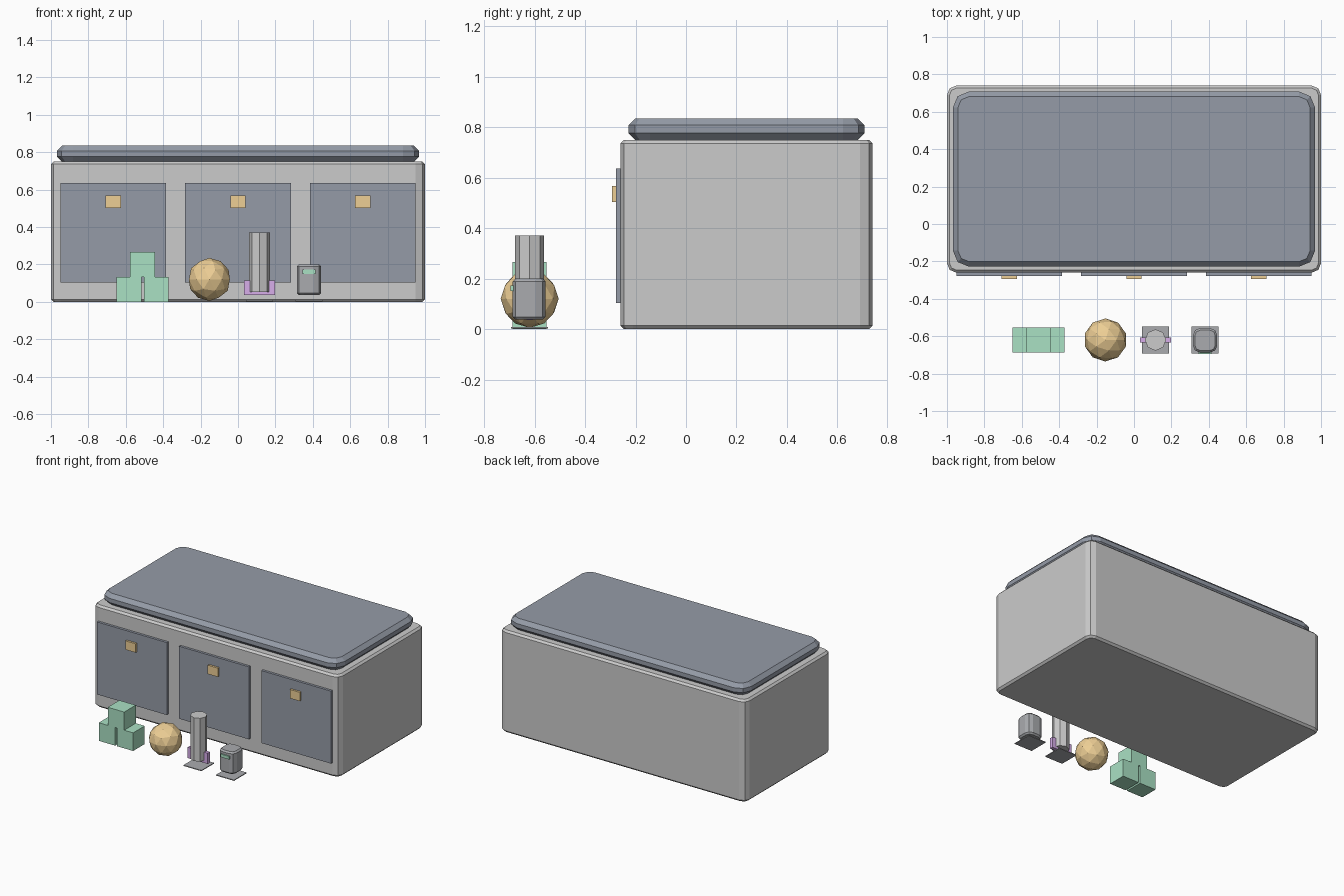
import bpy, bmesh, math
from mathutils import Matrix

if "Cube" in bpy.data.objects:
    bpy.data.objects.remove(bpy.data.objects["Cube"])


def material(name, rgb):
    m = bpy.data.materials.new(name)
    m.diffuse_color = (*rgb, 1)
    m.use_nodes = True
    m.node_tree.nodes["Principled BSDF"].inputs["Base Color"].default_value = m.diffuse_color
    return m


SLATE = material("slate", (0.30, 0.33, 0.39))
GOLD = material("gold", (0.85, 0.62, 0.30))
GREEN = material("green", (0.40, 0.75, 0.55))
PURPLE = material("purple", (0.68, 0.42, 0.82))
DARK = material("dark_grey", (0.40, 0.41, 0.43))


def finish(name, bm, mat):
    bmesh.ops.recalc_face_normals(bm, faces=bm.faces[:])
    mesh = bpy.data.meshes.new(name)
    bm.to_mesh(mesh)
    bm.free()
    if mat:
        mesh.materials.append(mat)
    ob = bpy.data.objects.new(name, mesh)
    bpy.context.collection.objects.link(ob)
    return ob


def box(name, x, y, z, mat=None):
    """Plain box from (min, max) ranges."""
    bm = bmesh.new()
    mid = [(a + b) / 2 for a, b in (x, y, z)]
    size = [b - a for a, b in (x, y, z)]
    bmesh.ops.create_cube(bm, size=1, matrix=Matrix.Translation(mid) @ Matrix.Diagonal((*size, 1)))
    return finish(name, bm, mat)


def rounded_box(name, x, y, z, radius, chamfer, mat=None, segments=2):
    """Box with rounded upright corners and chamfered top and bottom rims."""
    def ring(inset, height):
        r = radius - inset
        pts = []
        for k, (cx, cy) in enumerate(((x[1] - radius, y[1] - radius), (x[0] + radius, y[1] - radius),
                                      (x[0] + radius, y[0] + radius), (x[1] - radius, y[0] + radius))):
            for s in range(segments + 1):
                a = math.pi / 2 * (k + s / segments)
                pts.append(bm.verts.new((cx + r * math.cos(a), cy + r * math.sin(a), height)))
        return pts

    bm = bmesh.new()
    rings = [ring(chamfer, z[0]), ring(0, z[0] + chamfer), ring(0, z[1] - chamfer), ring(chamfer, z[1])]
    n = len(rings[0])
    for lo, hi in zip(rings, rings[1:]):
        for i in range(n):
            bm.faces.new((lo[i], lo[(i + 1) % n], hi[(i + 1) % n], hi[i]))
    bm.faces.new(rings[0][::-1])
    bm.faces.new(rings[-1])
    return finish(name, bm, mat)


# Chest body and lid
rounded_box("chest_body", (-1, 1), (-0.26, 0.74), (0, 0.75), 0.05, 0.014)
rounded_box("chest_lid", (-0.968, 0.968), (-0.228, 0.708), (0.75, 0.835), 0.085, 0.027, SLATE)

# Three front panels with pulls
for i, cx in enumerate((-0.667, 0, 0.667)):
    box(f"door_panel_{i + 1}", (cx - 0.283, cx + 0.283), (-0.278, -0.25), (0.104, 0.636), SLATE)
    box(f"door_pull_{i + 1}", (cx - 0.041, cx + 0.041), (-0.293, -0.27), (0.503, 0.568), GOLD)

# Stack of toy blocks
for name, cx, z in (("left", -0.583, 0), ("right", -0.437, 0), ("top", -0.51, 0.133)):
    box(f"toy_block_{name}", (cx - 0.0667, cx + 0.0667), (-0.687, -0.553), (z, z + 0.133), GREEN)

# Faceted ball
bm = bmesh.new()
bmesh.ops.create_icosphere(bm, subdivisions=2, radius=0.115, matrix=Matrix.Translation((-0.153, -0.62, 0.12)))
finish("ball", bm, GOLD)

# Thin base plates
for name, cx in (("rocket", 0.115), ("robot", 0.38)):
    box(f"{name}_plate", (cx - 0.073, cx + 0.073), (-0.693, -0.547), (0.003, 0.009), DARK)

# Toy rocket: eight-sided tube with a cross fin
bm = bmesh.new()
bmesh.ops.create_cone(bm, cap_ends=True, segments=8, radius1=0.057, radius2=0.057, depth=0.318,
                      matrix=Matrix.Translation((0.115, -0.62, 0.211)))
finish("rocket_tube", bm, None)
box("rocket_fin", (0.033, 0.197), (-0.633, -0.607), (0.036, 0.115), PURPLE)

# Toy robot head with a visor
rounded_box("robot_head", (0.315, 0.445), (-0.687, -0.557), (0.037, 0.2), 0.038, 0.011, DARK)
box("robot_visor", (0.345, 0.415), (-0.695, -0.68), (0.15, 0.172), GREEN)
